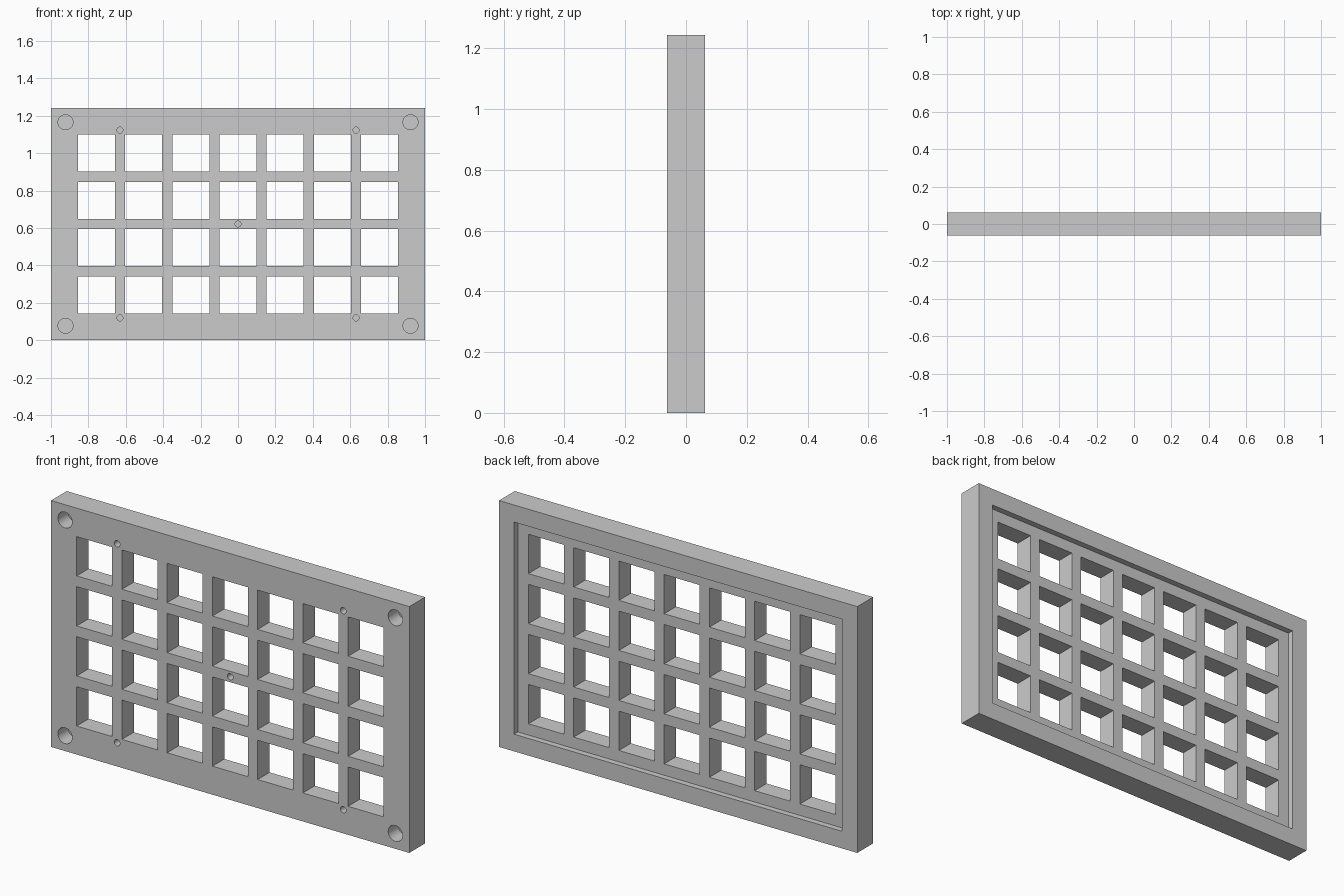
import bpy, bmesh
from math import radians
from mathutils import Matrix, Vector

if "Cube" in bpy.data.objects:
    bpy.data.objects.remove(bpy.data.objects["Cube"])

W, D, H = 2.0, 0.125, 1.243
MID = H / 2
FRONT, BACK = -D / 2, D / 2
PITCH, WINDOW = 0.2525, 0.198


def add_box(bm, centre, size):
    m = Matrix.Translation(centre) @ Matrix.Diagonal(Vector((*size, 1)))
    bmesh.ops.create_cube(bm, size=1, matrix=m)


def add_bore(bm, x, z, radius, depth, segments=32):
    # blind round hole entering from the front face
    over = 0.02
    m = Matrix.Translation((x, FRONT + (depth - over) / 2, z)) @ Matrix.Rotation(radians(90), 4, 'X')
    bmesh.ops.create_cone(bm, cap_ends=True, segments=segments, radius1=radius,
                          radius2=radius, depth=depth + over, matrix=m)


def to_object(bm, name):
    mesh = bpy.data.meshes.new(name)
    bm.to_mesh(mesh)
    bm.free()
    obj = bpy.data.objects.new(name, mesh)
    bpy.context.collection.objects.link(obj)
    return obj


def carve(obj, cutter):
    cutter.hide_render = True
    bpy.context.view_layer.objects.active = obj
    mod = obj.modifiers.new(cutter.name, 'BOOLEAN')
    mod.operation, mod.solver, mod.object = 'DIFFERENCE', 'EXACT', cutter
    bpy.ops.object.modifier_apply(modifier=mod.name)
    bpy.data.objects.remove(cutter)


# Slab
bm = bmesh.new()
add_box(bm, (0, 0, MID), (W, D, H))
panel = to_object(bm, "grid_panel")

# Shallow recess in the back
bm = bmesh.new()
add_box(bm, (0, BACK, MID), (1.832, 0.06, 1.07))
carve(panel, to_object(bm, "back_recess"))

# 7 x 4 windows, right through
bm = bmesh.new()
for i in range(7):
    for j in range(4):
        add_box(bm, ((i - 3) * PITCH, 0, MID + (j - 1.5) * PITCH), (WINDOW, 0.3, WINDOW))

# Blind holes: corners, bars and centre
for sx in (-1, 1):
    for sz in (-1, 1):
        add_bore(bm, sx * 0.922, MID + sz * 0.544, 0.04, 0.08)
        add_bore(bm, sx * 2.5 * PITCH, MID + sz * 0.502, 0.016, 0.06, 24)
add_bore(bm, 0, MID, 0.016, 0.06, 24)
carve(panel, to_object(bm, "windows_and_holes"))

# Smooth bores, sharp edges elsewhere
panel.select_set(True)
bpy.context.view_layer.objects.active = panel
bpy.ops.object.shade_smooth_by_angle(angle=radians(30))
